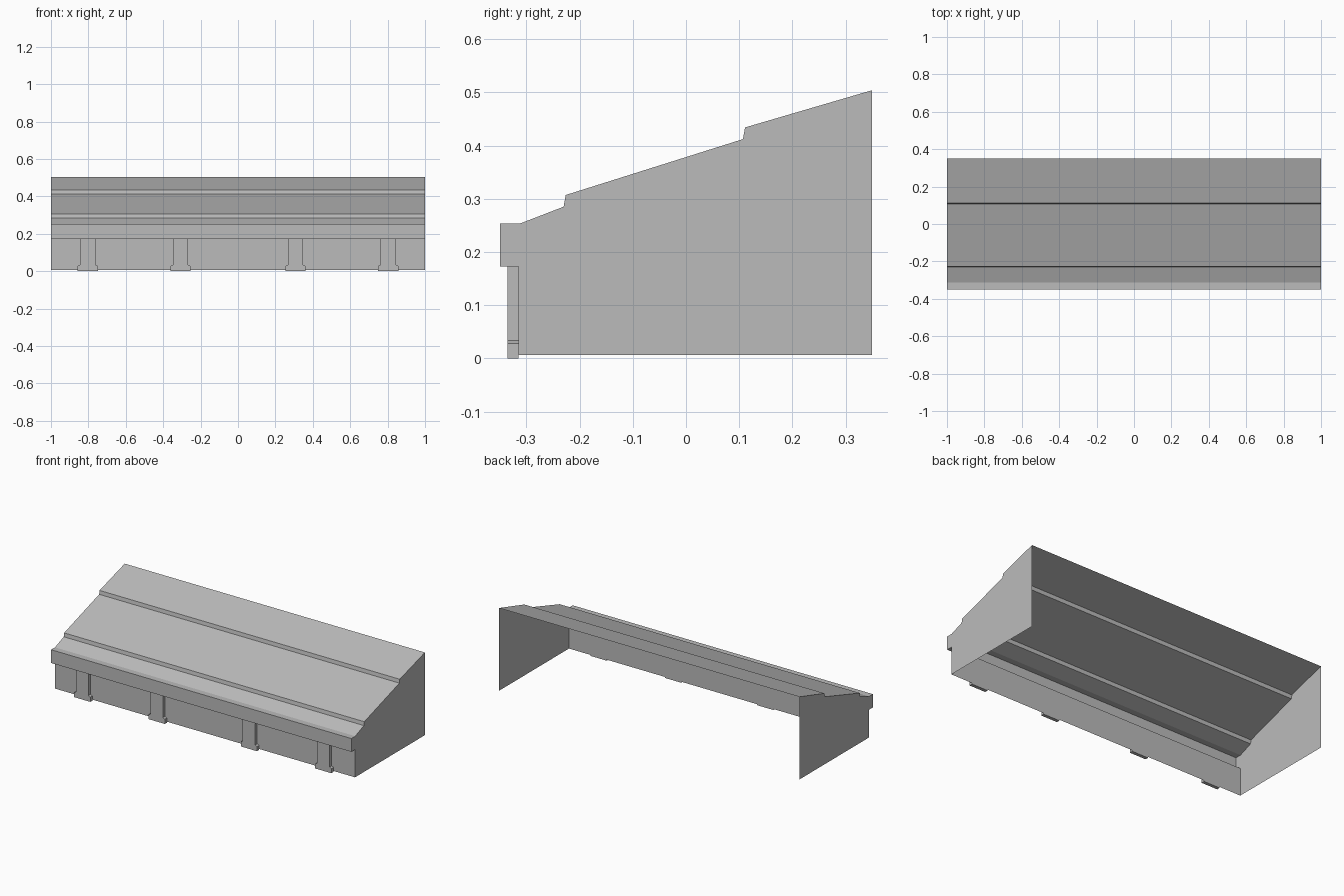
import bpy
import bmesh

cube = bpy.data.objects.get("Cube")
if cube:
    bpy.data.objects.remove(cube, do_unlink=True)

HALF = 1.0        # half length of the canopy
BASE = 0.006      # lower edge of the walls
WALL_Y = -0.315   # plane of the front wall
LIP_Z = 0.173     # underside of the front lip

grey = bpy.data.materials.new("plain_grey")
grey.use_nodes = True
colour = (0.5, 0.5, 0.5, 1)
grey.diffuse_color = colour
grey.node_tree.nodes["Principled BSDF"].inputs["Base Color"].default_value = colour


def finish(name, bm):
    mesh = bpy.data.meshes.new(name)
    bm.to_mesh(mesh)
    bm.free()
    mesh.materials.append(grey)
    obj = bpy.data.objects.new(name, mesh)
    bpy.context.collection.objects.link(obj)
    return obj


def sheet(name, path):
    """Thin surface sweeping a (y, z) path along x, facing outwards."""
    bm = bmesh.new()
    ends = [[bm.verts.new((x, y, z)) for y, z in path] for x in (-HALF, HALF)]
    left, right = ends
    for i in range(len(path) - 1):
        bm.faces.new((left[i], right[i], right[i + 1], left[i + 1]))
    return finish(name, bm)


def end_panel(name, x, outline):
    bm = bmesh.new()
    points = outline if x < 0 else outline[::-1]
    bm.faces.new([bm.verts.new((x, y, z)) for y, z in points])
    return finish(name, bm)


def pillar(name, x):
    """Flat pillar with a wider foot, extruded forward from the wall."""
    shaft, foot, step = 0.041, 0.054, 0.034
    half = [(foot, 0), (foot, 0.028), (shaft, step), (shaft, LIP_Z)]
    outline = half + [(-px, pz) for px, pz in reversed(half)]
    bm = bmesh.new()
    face = bm.faces.new([bm.verts.new((x + px, WALL_Y, pz)) for px, pz in outline])
    ext = bmesh.ops.extrude_face_region(bm, geom=[face], use_keep_orig=True)
    verts = [g for g in ext["geom"] if isinstance(g, bmesh.types.BMVert)]
    bmesh.ops.translate(bm, verts=verts, vec=(0, -0.02, 0))
    bmesh.ops.recalc_face_normals(bm, faces=bm.faces)
    return finish(name, bm)


# Cross-section: wall, overhanging lip and stepped roof
wall = [(WALL_Y, BASE), (WALL_Y, LIP_Z)]
lip = [(WALL_Y, LIP_Z), (-0.35, LIP_Z), (-0.35, 0.253), (-0.313, 0.253)]
roof = [(-0.313, 0.253), (-0.23, 0.285), (-0.226, 0.307),
        (0.107, 0.412), (0.111, 0.434), (0.35, 0.504)]

sheet("front_wall", wall)
sheet("front_lip", lip)
sheet("stepped_roof", roof)

# Closed end panels; the back and underside stay open
outline = wall + lip[1:] + roof[1:] + [(0.35, BASE)]
end_panel("right_end_panel", -HALF, outline[::-1])
end_panel("left_end_panel", HALF, outline[::-1])

# Two mirrored pairs of front pillars
for label, x in (("inner", 0.307), ("outer", 0.803)):
    pillar(label + "_left_pillar", x)
    pillar(label + "_right_pillar", -x)
